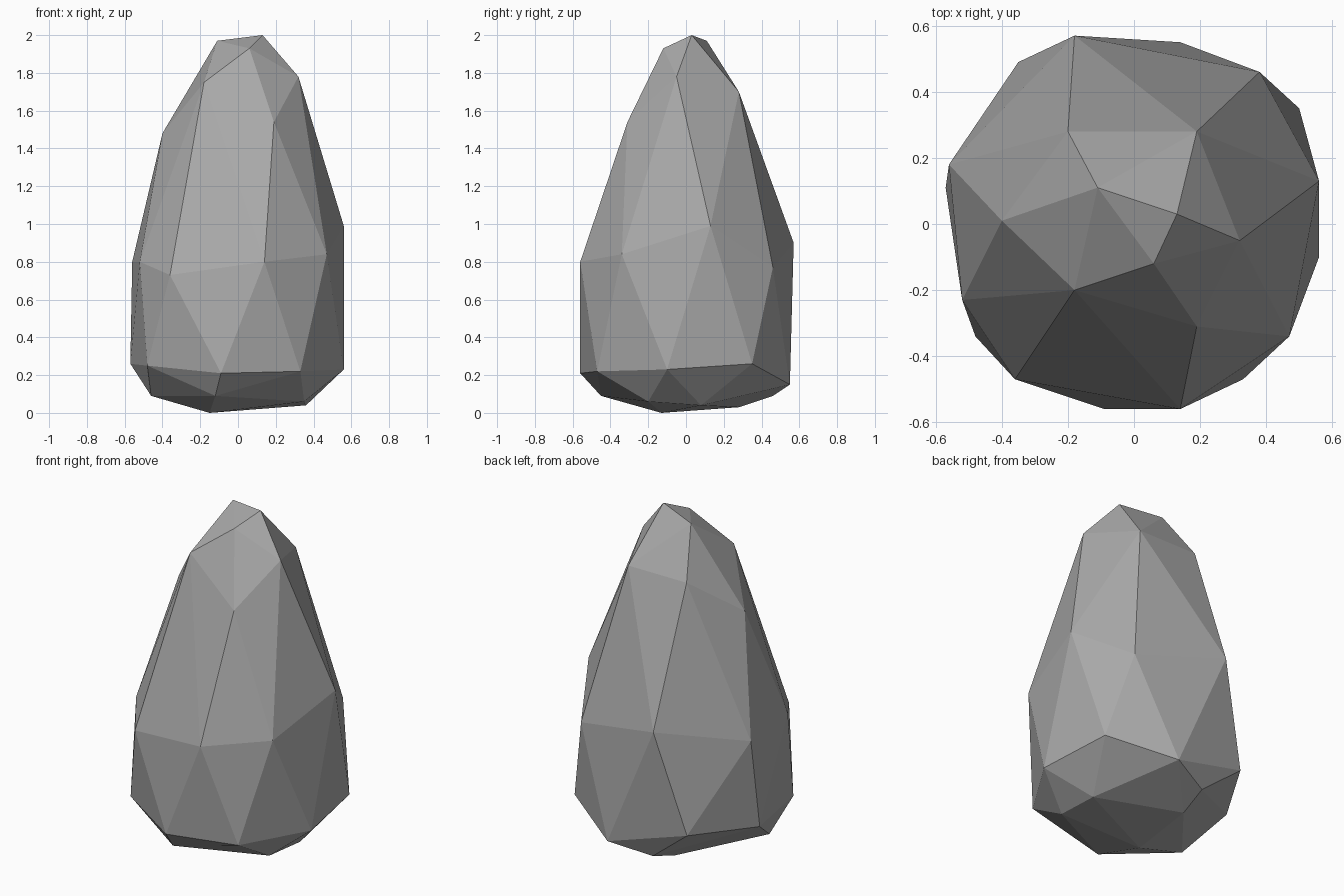
import bpy
import bmesh
from mathutils import Vector

cube = bpy.data.objects.get("Cube")
if cube:
    bpy.data.objects.remove(cube, do_unlink=True)


def make_material(name, grey):
    material = bpy.data.materials.new(name)
    material.use_nodes = True
    colour = (grey, grey, grey, 1)
    material.diffuse_color = colour
    material.node_tree.nodes["Principled BSDF"].inputs["Base Color"].default_value = colour
    return material


def make_faceted_stone(name, tiers, material):
    """Wrap chiselled flat facets around tiers of corners given in hundredths."""
    bm = bmesh.new()
    for tier in tiers:
        for corner in tier:
            bm.verts.new(Vector(corner) / 100)
    hull = bmesh.ops.convex_hull(bm, input=bm.verts)
    # Remove any corners left inside the stone
    inside = [v for v in hull["geom_interior"] if isinstance(v, bmesh.types.BMVert)]
    bmesh.ops.delete(bm, geom=inside, context="VERTS")
    bmesh.ops.recalc_face_normals(bm, faces=bm.faces)
    mesh = bpy.data.meshes.new(name)
    bm.to_mesh(mesh)
    bm.free()
    mesh.materials.append(material)
    stone = bpy.data.objects.new(name, mesh)
    bpy.context.collection.objects.link(stone)
    return stone


# Narrow peak
peak = [(13, 3, 200), (-11, 11, 197), (6, -12, 193), (32, -5, 178)]

# Sloping shoulders
shoulders = [(-20, 28, 170), (19, 28, 170), (-40, 1, 148),
             (-18, -20, 175), (19, -31, 154)]

# Broad waist
waist = [(-36, -47, 73), (14, -56, 80), (47, -34, 84), (56, 13, 99),
         (38, 46, 77), (-18, 57, 90), (-56, 18, 80), (-52, -23, 80)]

# Lower rim above the undercut
rim = [(-9, -56, 21), (33, -47, 22), (56, -10, 23), (50, 35, 26),
       (14, 55, 15), (-35, 49, 29), (-57, 11, 26), (-48, -34, 25)]

# Uneven underside
underside = [(-12, -45, 9), (35, -20, 6), (36, 8, 4), (-15, -13, 0),
             (-12, 28, 3), (-10, 46, 9), (-46, -14, 9)]

stone_grey = make_material("stone grey", 0.4)
make_faceted_stone("boulder", [peak, shoulders, waist, rim, underside], stone_grey)
